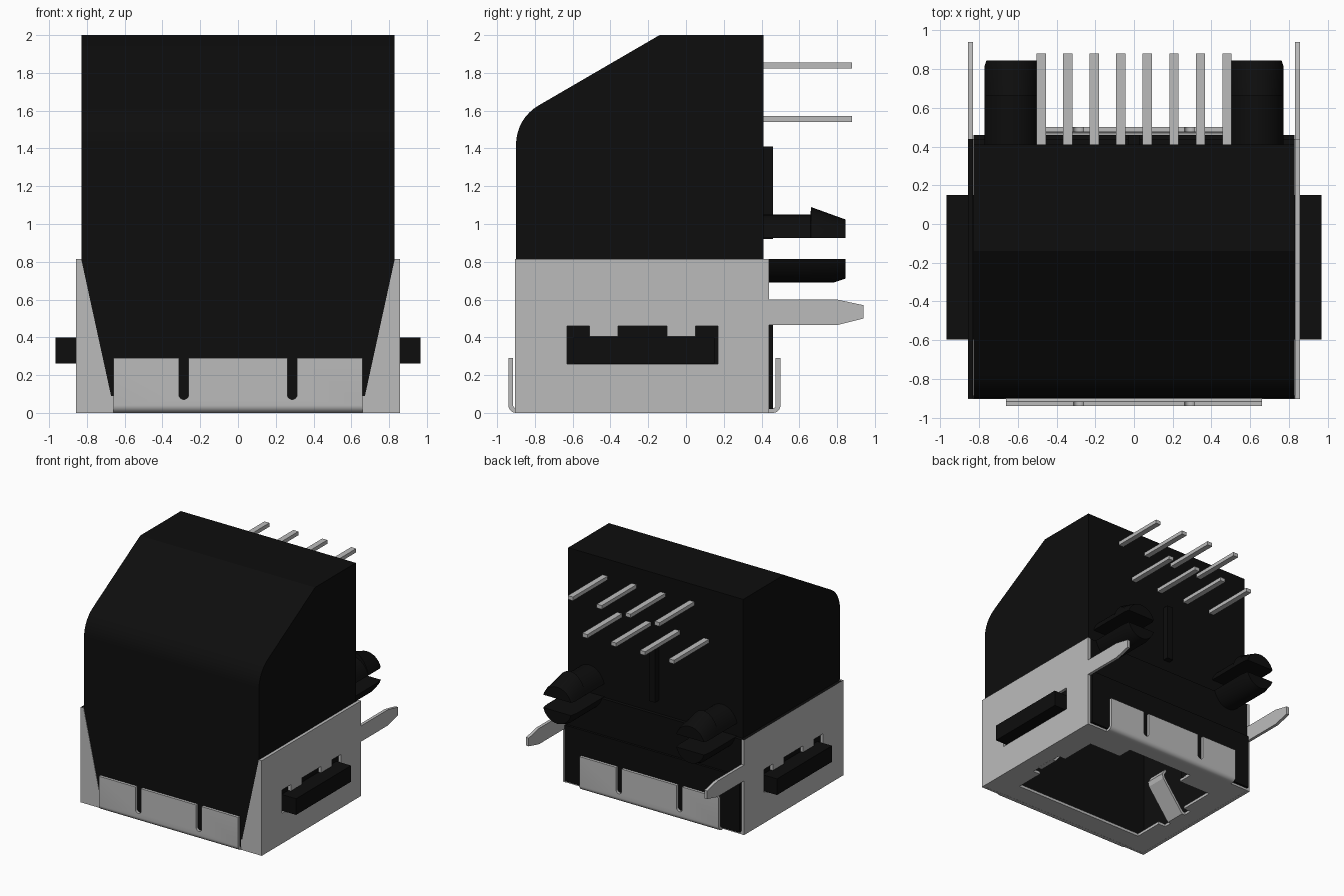
import bpy, bmesh, math
from mathutils import Vector

cube = bpy.data.objects.get("Cube")
if cube:
    bpy.data.objects.remove(cube, do_unlink=True)


def material(name, value):
    m = bpy.data.materials.new(name)
    m.use_nodes = True
    color = (value, value, value, 1)
    m.diffuse_color = color
    m.node_tree.nodes["Principled BSDF"].inputs["Base Color"].default_value = color
    return m


BLACK = material("black plastic", 0.004)
METAL = material("grey metal", 0.5)


def finish(name, bm, mat):
    bmesh.ops.recalc_face_normals(bm, faces=bm.faces)
    mesh = bpy.data.meshes.new(name)
    bm.to_mesh(mesh)
    bm.free()
    mesh.materials.append(mat)
    ob = bpy.data.objects.new(name, mesh)
    bpy.context.collection.objects.link(ob)
    return ob


def loft(name, rings, mat):
    """Skin closed rings of equal length and cap both ends."""
    bm = bmesh.new()
    loops = [[bm.verts.new(p) for p in ring] for ring in rings]
    n = len(loops[0])
    for a, b in zip(loops, loops[1:]):
        for i in range(n):
            j = (i + 1) % n
            bm.faces.new((a[i], a[j], b[j], b[i]))
    bm.faces.new(loops[0])
    bm.faces.new(loops[-1])
    return finish(name, bm, mat)


def prism(name, pts, axis, lo, hi, mat):
    """Extrude a 2D outline along an axis."""
    def place(p, d):
        return {"x": (d, p[0], p[1]), "y": (p[0], d, p[1]), "z": (p[0], p[1], d)}[axis]
    return loft(name, [[place(p, d) for p in pts] for d in (lo, hi)], mat)


def box(name, x, y, z, mat):
    return prism(name, [(x[0], y[0]), (x[1], y[0]), (x[1], y[1]), (x[0], y[1])],
                 "z", z[0], z[1], mat)


def cut(ob, cutters):
    """Subtract cutters, bake the result and delete the cutters."""
    for c in cutters:
        c.hide_render = True
        mod = ob.modifiers.new("cut", "BOOLEAN")
        mod.operation = "DIFFERENCE"
        mod.solver = "EXACT"
        mod.object = c
    bpy.context.view_layer.update()
    dg = bpy.context.evaluated_depsgraph_get()
    mesh = bpy.data.meshes.new_from_object(ob.evaluated_get(dg))
    ob.modifiers.clear()
    ob.data = mesh
    for c in cutters:
        bpy.data.objects.remove(c, do_unlink=True)


def arc(cx, cy, r, a0, a1, n):
    return [(cx + r * math.cos(math.radians(a0 + (a1 - a0) * i / n)),
             cy + r * math.sin(math.radians(a0 + (a1 - a0) * i / n))) for i in range(n + 1)]


# Housing with sloped, rounded shoulder and a plug cavity open at the bottom
profile = [(-0.9, 0.02)] + arc(-0.66, 1.42, 0.24, 180, 120, 8) + [
    (-0.14, 2.0), (0.41, 2.0), (0.41, 0.81), (0.44, 0.81), (0.44, 0.5), (0.46, 0.5), (0.46, 0.02)]
housing = prism("housing", profile, "x", -0.829, 0.829, BLACK)
cut(housing, [box("cavity_cutter", (-0.71, 0.71), (-0.72, 0.22), (-0.1, 1.35), BLACK),
              box("latch_cutter", (-0.32, 0.32), (0.1, 0.34), (-0.1, 1.1), BLACK)])

# Rib on the mounting face
box("rear_rib", (-0.03, 0.03), (0.4, 0.46), (0.92, 1.41), BLACK)

# Split mounting pegs
SLOT, RX, RZ, PEG_Z = 0.055, 0.15, 0.18, 0.87


def peg_half(name, cx, up, stations):
    a0 = math.degrees(math.asin(SLOT / RZ))
    section = arc(0, 0, 1, a0, 180 - a0, 14)
    rings = [[(cx + RX * u * w, y, PEG_Z + up * (SLOT + (RZ * v - SLOT) * f))
              for u, v in section] for y, f, w in stations]
    ob = loft(name, rings, BLACK)
    return ob


for side, label in ((1, "left"), (-1, "right")):
    peg_half(label + "_peg_upper", side * 0.63, 1,
             [(0.4, 1, 1), (0.66, 1, 1), (0.661, 1.32, 1), (0.81, 0.89, 1), (0.845, 0.79, 0.92)])
    peg_half(label + "_peg_lower", side * 0.63, -1,
             [(0.4, 1, 1), (0.78, 1, 1), (0.845, 0.83, 0.92)])

# Two staggered rows of contact pins
for i in range(8):
    x = 0.48 - i * 0.137
    z = 1.84 if i % 2 == 0 else 1.555
    box(f"contact_pin_{i + 1}", (x - 0.024, x + 0.024), (0.4, 0.88), (z - 0.016, z + 0.016), METAL)

# Shield sides with ground tab, keyed window, front flap and inner spring
side_outline = [(-0.9, 0), (0.44, 0), (0.44, 0.465), (0.80, 0.465), (0.94, 0.5),
                (0.94, 0.57), (0.80, 0.6), (0.44, 0.6), (0.44, 0.815), (-0.9, 0.815)]
window = [(-0.63, 0.26), (0.17, 0.26), (0.17, 0.46), (0.05, 0.46), (0.05, 0.405), (-0.1, 0.405),
          (-0.1, 0.46), (-0.36, 0.46), (-0.36, 0.405), (-0.51, 0.405), (-0.51, 0.46), (-0.63, 0.46)]
for side, label in ((1, "left"), (-1, "right")):
    plate = prism(label + "_shield", side_outline, "x", side * 0.832, side * 0.858, METAL)
    cut(plate, [prism("window_cutter", window, "x", side * 0.8, side * 0.9, METAL)])
    # The right plate has a dark top edge
    if side < 0:
        plate.data.materials.append(BLACK)
        for f in plate.data.polygons:
            if f.center.z > 0.81:
                f.material_index = 1
    flap = [(0.858, 0), (0.858, 0.815), (0.83, 0.815), (0.672, 0.09), (0.66, 0.09), (0.66, 0)]
    prism(label + "_front_flap", [(side * x, z) for x, z in flap], "y", -0.904, -0.885, METAL)
    box(label + "_side_block", sorted((side * 0.8, side * 0.967)), (-0.595, 0.15), (0.262, 0.4), BLACK)
    spring = [(0.71, 0.0), (0.67, 0.0), (0.47, 0.26), (0.46, 0.3), (0.49, 0.35),
              (0.505, 0.34), (0.482, 0.3), (0.49, 0.27), (0.68, 0.025), (0.71, 0.025)]
    prism(label + "_spring", [(side * x, z) for x, z in spring], "y", -0.37, -0.19, METAL)

# Bottom plate with plug opening
bottom = box("bottom_plate", (-0.857, 0.857), (-0.9, 0.44), (0.001, 0.025), METAL)
half = [(0.32, 0.33), (0.32, 0.2), (0.63, 0.2), (0.63, -0.12), (0.70, -0.12),
        (0.70, -0.44), (0.63, -0.44), (0.63, -0.7)]
opening = half + [(-x, y) for x, y in reversed(half)]
cut(bottom, [prism("opening_cutter", opening, "z", -0.1, 0.1, METAL)])

# Folded tongues at front and back, each with two round-ended slots
fold = [(-0.88, 0)] + arc(-0.9, 0.04, 0.04, 270, 180, 6) + [(-0.94, 0.29), (-0.915, 0.29)] + \
    arc(-0.9, 0.04, 0.015, 180, 270, 4) + [(-0.88, 0.025)]
for label, place in (("front", lambda y: y), ("back", lambda y: -y - 0.44)):
    tongue = prism(label + "_tongue", [(place(y), z) for y, z in fold], "x", -0.66, 0.66, METAL)
    slots = []
    for x in (-0.287, 0.287):
        outline = [(x + 0.026, 0.4), (x - 0.026, 0.4)] + arc(x, 0.097, 0.026, 180, 360, 8)
        ys = sorted((place(-1.0), place(-0.908)))
        slots.append(prism("slot_cutter", outline, "y", ys[0], ys[1], METAL))
    cut(tongue, slots)

# Smooth the curved parts while keeping hard edges
bpy.ops.object.select_all(action="DESELECT")
for ob in bpy.context.collection.objects:
    if ob.type == "MESH" and any(k in ob.name for k in ("housing", "peg", "tongue")):
        ob.select_set(True)
        bpy.context.view_layer.objects.active = ob
bpy.ops.object.shade_smooth_by_angle(angle=math.radians(25))
